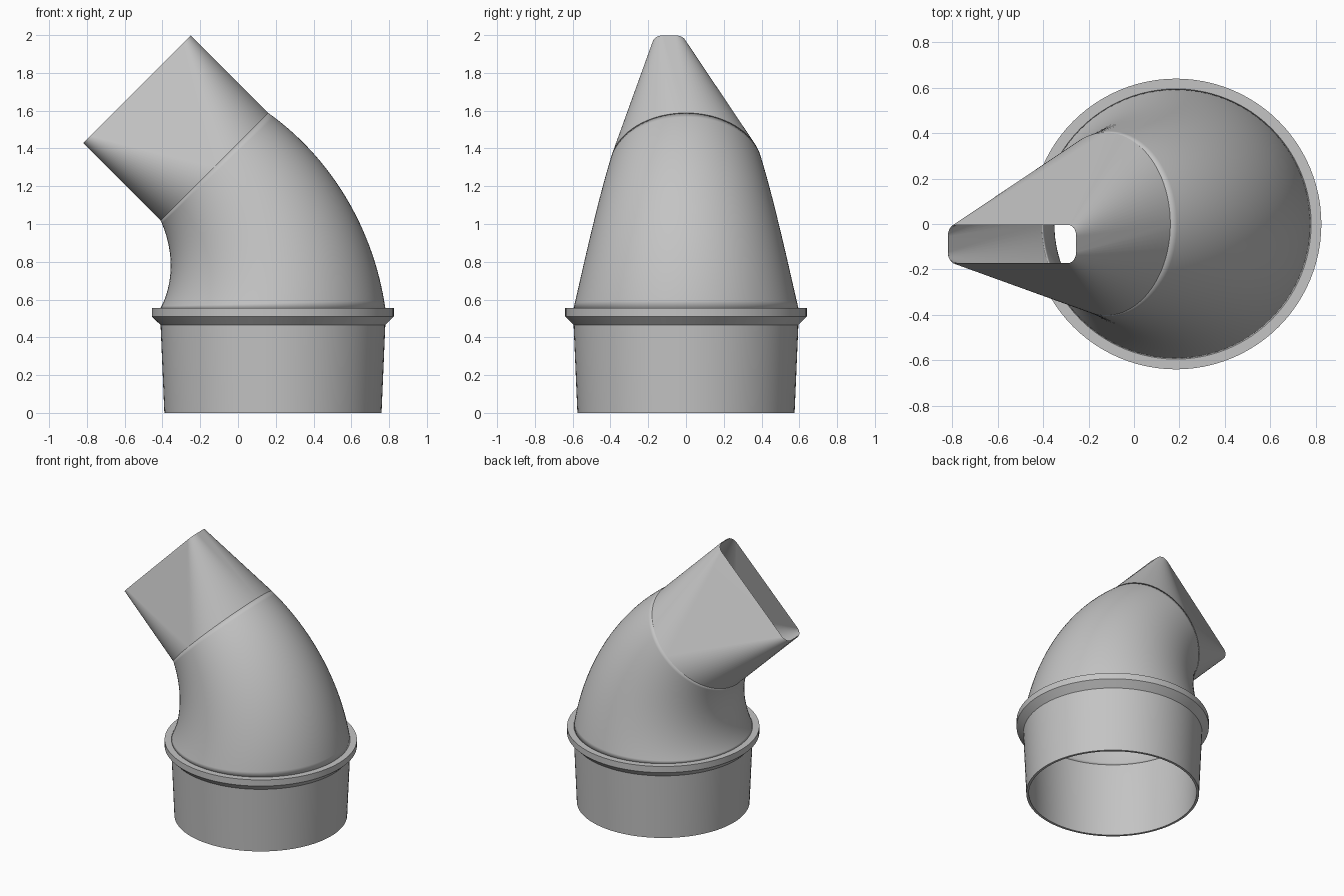
import bpy, bmesh
from math import sin, cos, pi, radians
from mathutils import Vector

if "Cube" in bpy.data.objects:
    bpy.data.objects.remove(bpy.data.objects["Cube"], do_unlink=True)

grey = bpy.data.materials.new("plain grey")
grey.use_nodes = True
grey.diffuse_color = (0.55, 0.55, 0.55, 1)
grey.node_tree.nodes["Principled BSDF"].inputs["Base Color"].default_value = grey.diffuse_color

AXIS_X = 0.185       # centre of the socket
COLLAR_TOP = 0.555   # height where the bend begins
BEND_R = 1.058       # radius of the bend's centre line
BEND = radians(45)
R_BIG, R_SMALL = 0.595, 0.403
QUARTER = 24         # segments per quarter turn
WALL = 0.006


def skin(name, rings, wrap=False):
    """Join closed rings of points into one smooth surface."""
    bm = bmesh.new()
    loops = [[bm.verts.new(p) for p in ring] for ring in rings]
    pairs = list(zip(loops, loops[1:]))
    if wrap:
        pairs.append((loops[-1], loops[0]))
    for low, high in pairs:
        for i in range(len(low)):
            j = (i + 1) % len(low)
            bm.faces.new((low[i], low[j], high[j], high[i]))
    bmesh.ops.remove_doubles(bm, verts=bm.verts, dist=1e-5)
    bmesh.ops.recalc_face_normals(bm, faces=bm.faces)
    mesh = bpy.data.meshes.new(name)
    bm.to_mesh(mesh)
    bm.free()
    mesh.materials.append(grey)
    obj = bpy.data.objects.new(name, mesh)
    bpy.context.collection.objects.link(obj)
    bpy.ops.object.select_all(action="DESELECT")
    obj.select_set(True)
    bpy.context.view_layer.objects.active = obj
    bpy.ops.object.shade_smooth_by_angle(angle=radians(25))
    return obj


def thicken(obj):
    wall = obj.modifiers.new("wall", "SOLIDIFY")
    wall.thickness = WALL
    wall.offset = -1


def frame(t):
    """Centre, in-plane direction and heading of the bend at angle t."""
    centre = Vector((AXIS_X - BEND_R * (1 - cos(t)), 0, COLLAR_TOP + BEND_R * sin(t)))
    return centre, Vector((cos(t), 0, sin(t))), Vector((-sin(t), 0, cos(t)))


def circle(centre, across, radius):
    n = 4 * QUARTER
    return [centre + radius * (across * cos(2 * pi * i / n) + Vector((0, sin(2 * pi * i / n), 0)))
            for i in range(n)]


# Socket with collar: a revolved closed wall profile (radius, height)
profile = [(0.575, 0), (0.595, 0.465), (0.64, 0.51), (0.64, COLLAR_TOP),
           (0.585, COLLAR_TOP), (0.575, 0.465), (0.558, 0)]
skin("socket_and_collar",
     [circle(Vector((AXIS_X, 0, z)), Vector((1, 0, 0)), r) for r, z in profile], wrap=True)

# Tapering bend
STEPS = 32
bend_rings = []
for s in range(STEPS + 1):
    f = s / STEPS
    centre, across, heading = frame(f * BEND)
    bend_rings.append(circle(centre, across, R_BIG + (R_SMALL - R_BIG) * f))
thicken(skin("tapered_bend", bend_rings))

# Spout: round at the bend, changing to an offset slot with rounded corners
centre, across, heading = frame(BEND)
SIDE = Vector((0, 1, 0))
HALF_LONG, HALF_SHORT, CORNER = R_SMALL, 0.0885, 0.055
mouth = centre + heading * 0.58 - SIDE * HALF_SHORT
round_end, slot_end = [], []
for k in range(4):
    sx = 1 if k in (0, 3) else -1
    sy = 1 if k < 2 else -1
    for i in range(QUARTER + 1):
        a = (k + i / QUARTER) * pi / 2
        round_end.append(centre + R_SMALL * (across * cos(a) + SIDE * sin(a)))
        slot_end.append(mouth + across * (sx * (HALF_LONG - CORNER) + CORNER * cos(a))
                        + SIDE * (sy * (HALF_SHORT - CORNER) + CORNER * sin(a)))
spout = skin("flattened_spout", [round_end, slot_end])
thicken(spout)
normals = spout.modifiers.new("flat sides", "WEIGHTED_NORMAL")
normals.keep_sharp = True
